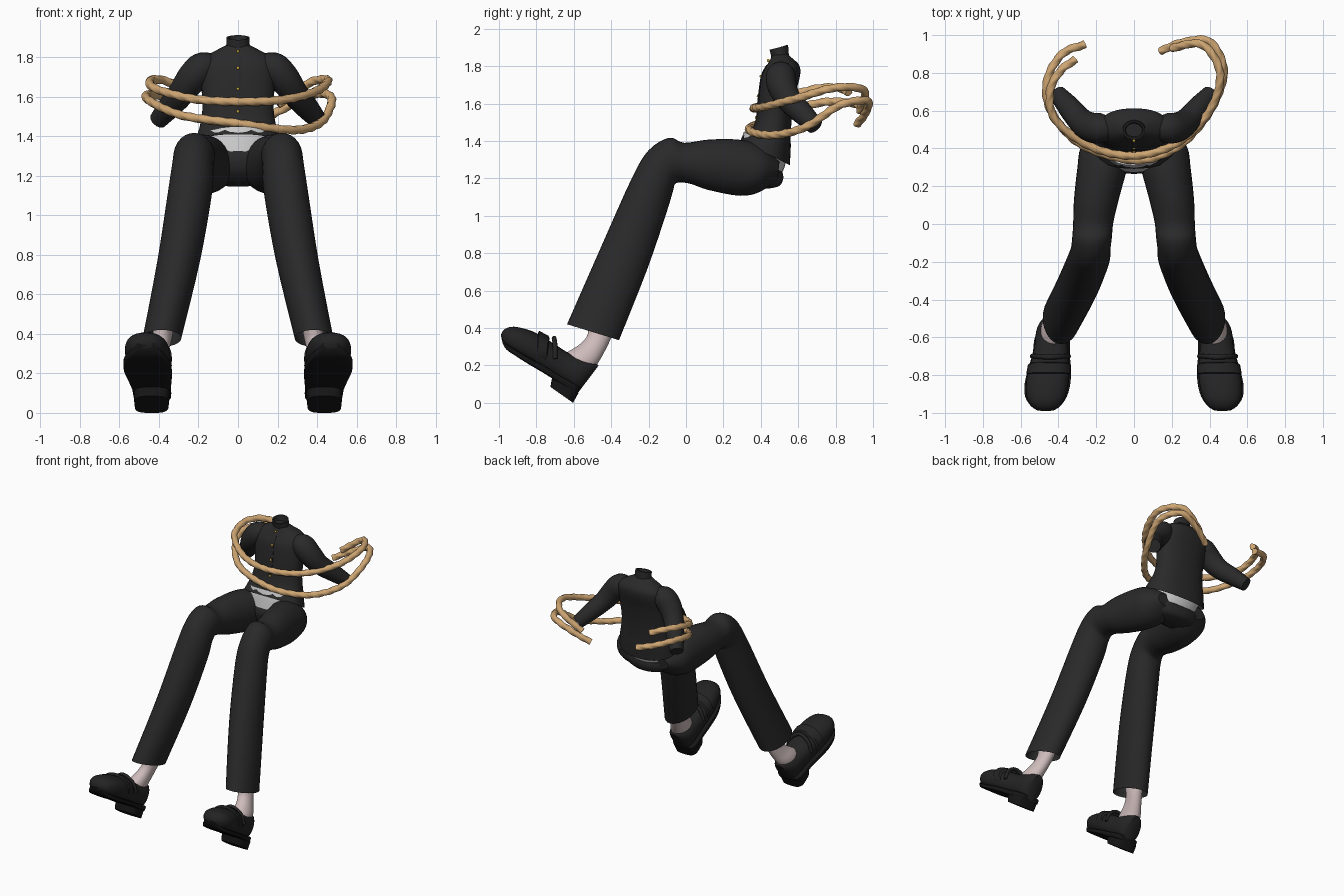
import bpy, bmesh, math
from mathutils import Vector


def material(name, r, g, b):
    m = bpy.data.materials.new(name)
    m.diffuse_color = (r, g, b, 1)
    return m


CLOTH = material("black_cloth", .022, .022, .023)
LEATHER = material("black_leather", .017, .017, .018)
SOLE = material("sole_rubber", .008, .008, .009)
WHITE = material("white_shirt", .7, .7, .7)
SKIN = material("skin", .62, .5, .5)
ROPE = material("rope", .62, .38, .17)
GOLD = material("gold", .6, .38, .04)


def catmull(rows, steps):
    """Smoothly interpolate rows of numbers."""
    out, n = [], len(rows)
    for i in range(n - 1):
        a, b, c, d = rows[max(i - 1, 0)], rows[i], rows[i + 1], rows[min(i + 2, n - 1)]
        for k in range(steps):
            t = k / steps
            out.append([.5 * (2 * q + (r - p) * t + (2 * p - 5 * q + 4 * r - s) * t * t
                              + (3 * q - p - 3 * r + s) * t ** 3) for p, q, r, s in zip(a, b, c, d)])
    return out + [list(rows[-1])]


def skin_rings(name, rings, mat, caps=(True, True), mirror=False, angle=40):
    """Mesh a list of equal-length vertex rings."""
    bm = bmesh.new()
    vs = [[bm.verts.new(p) for p in ring] for ring in rings]
    n = len(vs[0])
    for a, b in zip(vs, vs[1:]):
        for i in range(n):
            bm.faces.new((a[i], a[(i + 1) % n], b[(i + 1) % n], b[i]))
    if caps[0]:
        bm.faces.new(vs[0])
    if caps[1]:
        bm.faces.new(vs[-1])
    bmesh.ops.recalc_face_normals(bm, faces=bm.faces)
    me = bpy.data.meshes.new(name)
    bm.to_mesh(me)
    bm.free()
    me.materials.append(mat)
    ob = bpy.data.objects.new(name, me)
    bpy.context.collection.objects.link(ob)
    if mirror:
        ob.modifiers.new("mirror", 'MIRROR').use_mirror_merge = False
    bpy.ops.object.select_all(action='DESELECT')
    ob.select_set(True)
    bpy.context.view_layer.objects.active = ob
    bpy.ops.object.shade_smooth_by_angle(angle=math.radians(angle))
    return ob


def loft(name, rows, mat, steps=4, power=2, sides=28, notch=0, **kw):
    """Rows: front y,z, back y,z, centre x, half width."""
    rings = []
    for y0, z0, y1, z1, xc, xh in catmull(rows, steps):
        ring = []
        for i in range(sides):
            t = 2 * math.pi * i / sides
            c, s = (math.copysign(abs(f) ** (2 / power), f) for f in (math.cos(t), math.sin(t)))
            k = (1 - c) / 2
            ring.append(Vector((xc + xh * s, y0 + (y1 - y0) * k, z0 + (z1 - z0) * k)))
        rings.append(ring)
    if notch:
        for p in rings[0]:
            if p.y < rows[0][0] + .1:
                rise = notch * max(0, 1 - abs(p.x) / .16)
                p.z += rise
                p.y += rise * .8
    return skin_rings(name, rings, mat, **kw)


def tube(name, pts, mat, steps=6, sides=16, strands=0, **kw):
    """Sweep along points x,y,z,radius; strands adds a rope twist."""
    path = catmull(pts, steps)
    pos = [Vector(p[:3]) for p in path]
    rings, dist = [], 0
    for i, p in enumerate(pos):
        t = (pos[min(i + 1, len(pos) - 1)] - pos[max(i - 1, 0)]).normalized()
        u = t.cross(Vector((0, 0, 1))).normalized()
        v = t.cross(u)
        dist += (p - pos[i - 1]).length if i else 0
        ring = []
        for j in range(sides):
            a = 2 * math.pi * j / sides
            r = path[i][3]
            if strands:
                r *= 1 + .1 * math.cos(strands * (a - dist * 28))
            ring.append(p + u * r * math.cos(a) + v * r * math.sin(a))
        rings.append(ring)
    return skin_rings(name, rings, mat, **kw)


# Jacket body with open front hem, and stand collar
loft("jacket", [(.285, 1.405, .555, 1.27, 0, .225), (.325, 1.435, .56, 1.36, 0, .21),
                (.36, 1.475, .56, 1.43, 0, .193), (.38, 1.55, .567, 1.53, 0, .18),
                (.39, 1.65, .585, 1.65, 0, .185), (.405, 1.75, .61, 1.75, 0, .188),
                (.43, 1.80, .605, 1.805, 0, .165), (.45, 1.835, .565, 1.845, 0, .10),
                (.46, 1.86, .545, 1.865, 0, .056)],
     CLOTH, power=2.3, sides=40, notch=.05, caps=(False, True))
loft("collar", [(.457, 1.845, .55, 1.86, 0, .06), (.447, 1.888, .546, 1.912, 0, .058),
                (.456, 1.888, .537, 1.912, 0, .048), (.462, 1.868, .532, 1.872, 0, .044)],
     CLOTH, steps=1, caps=(False, True))
loft("front_placket", [(.3765, 1.49, .39, 1.49, 0, .014), (.376, 1.55, .39, 1.55, 0, .014),
                       (.386, 1.65, .40, 1.65, 0, .014), (.401, 1.75, .42, 1.75, 0, .014),
                       (.43, 1.808, .445, 1.80, 0, .014)], CLOTH, power=5, sides=12)

# Buttons down the front
for y, z in ((.44, 1.83), (.401, 1.745), (.386, 1.64), (.376, 1.525), (.345, 1.455)):
    bpy.ops.mesh.primitive_uv_sphere_add(segments=10, ring_count=6, radius=.008, location=(0, y, z))
    ob = bpy.context.object
    ob.name = "button"
    ob.data.materials.append(GOLD)
    bpy.ops.object.shade_smooth()

# Sleeves
tube("sleeve", [(.12, .51, 1.755, .06), (.18, .507, 1.745, .08), (.235, .515, 1.69, .078),
                (.285, .55, 1.62, .068), (.345, .62, 1.55, .06), (.405, .69, 1.48, .046)],
     CLOTH, sides=20, mirror=True)

# Shirt strip showing below the jacket
loft("shirt", [(.31, 1.45, .535, 1.33, 0, .185), (.292, 1.40, .53, 1.27, 0, .20),
               (.275, 1.325, .50, 1.20, 0, .19)], WHITE)

# Trousers
loft("trouser_seat", [(.287, 1.35, .515, 1.235, 0, .215), (.265, 1.29, .52, 1.20, 0, .215),
                      (.28, 1.22, .50, 1.16, 0, .18), (.33, 1.165, .44, 1.145, 0, .09)], CLOTH)
loft("trouser_leg", [(-.636, .42, -.358, .335, .385, .098), (-.46, .82, -.205, .72, .30, .108),
                     (-.29, 1.20, -.10, 1.03, .243, .112), (-.20, 1.35, -.07, 1.13, .23, .105),
                     (-.09, 1.417, -.052, 1.175, .222, .105), (-.01, 1.39, .02, 1.172, .216, .106),
                     (.13, 1.408, .12, 1.138, .20, .118), (.30, 1.405, .29, 1.107, .168, .132),
                     (.42, 1.365, .40, 1.13, .145, .135), (.50, 1.29, .49, 1.20, .12, .08)],
     CLOTH, caps=(False, True), mirror=True)

# Bare ankles
loft("ankle", [(-.53, .46, -.37, .41, .375, .052), (-.525, .37, -.405, .335, .39, .05),
               (-.565, .315, -.44, .265, .41, .052), (-.645, .262, -.475, .205, .43, .062),
               (-.69, .2, -.53, .12, .435, .06)], SKIN, mirror=True)

# Shoes: upper, sole, heel and strap
SHOE = [(-.99, .362, -.982, .325, .468, .035), (-.972, .392, -.962, .292, .468, .07),
        (-.92, .407, -.912, .257, .466, .103), (-.82, .382, -.84, .212, .457, .113),
        (-.72, .325, -.76, .165, .446, .103), (-.63, .268, -.685, .118, .438, .09),
        (-.54, .236, -.62, .08, .433, .087), (-.49, .218, -.588, .06, .431, .07),
        (-.468, .198, -.577, .054, .43, .042)]
loft("shoe_upper", SHOE, LEATHER, steps=3, power=2.3, mirror=True)
sole = []
for y0, z0, y1, z1, xc, xh in SHOE:
    d = (Vector((y0, z0)) - Vector((y1, z1))).normalized() * .03
    sole.append((y1 + d.x, z1 + d.y, y1 - d.x * .2, z1 - d.y * .2, xc, xh + .008))
loft("shoe_sole", sole, SOLE, steps=3, power=7, mirror=True)
loft("shoe_heel", [(-.715, .14, -.575, .052, .437, .092), (-.725, .085, -.604, .0, .437, .086)],
     SOLE, steps=1, power=3.5, mirror=True)
loft("shoe_strap", [(-.79, .377, -.80, .2, .454, .114), (-.785, .385, -.80, .2, .453, .117),
                    (-.735, .358, -.755, .18, .448, .114), (-.73, .345, -.75, .18, .447, .108)],
     LEATHER, steps=1, mirror=True)
tube("shoe_tongue_band", [(.345, -.70, .235, .012), (.375, -.70, .305, .013), (.445, -.705, .345, .013),
                          (.515, -.70, .305, .013), (.54, -.70, .235, .012)],
     LEATHER, sides=10, mirror=True)

# Two turns of twisted rope around the body and arms
R = .021
upper = [(-.31, .87, 1.66), (-.39, .81, 1.685), (-.445, .70, 1.68), (-.415, .55, 1.64), (-.23, .41, 1.59),
         (0, .362, 1.575), (.23, .43, 1.585), (.40, .60, 1.63), (.455, .80, 1.685), (.36, .95, 1.67),
         (.20, .93, 1.56)]
lower = [(-.26, .95, 1.57), (-.38, .90, 1.60), (-.46, .76, 1.61), (-.44, .60, 1.575), (-.28, .42, 1.505),
         (0, .337, 1.465), (.20, .39, 1.437), (.33, .50, 1.435), (.43, .65, 1.48), (.475, .82, 1.59),
         (.40, .965, 1.615), (.26, .962, 1.555), (.14, .915, 1.49)]
for name, pts in (("upper_rope", upper), ("lower_rope", lower)):
    tube(name, [p + (R,) for p in pts], ROPE, steps=14, sides=18, strands=3, angle=60)
